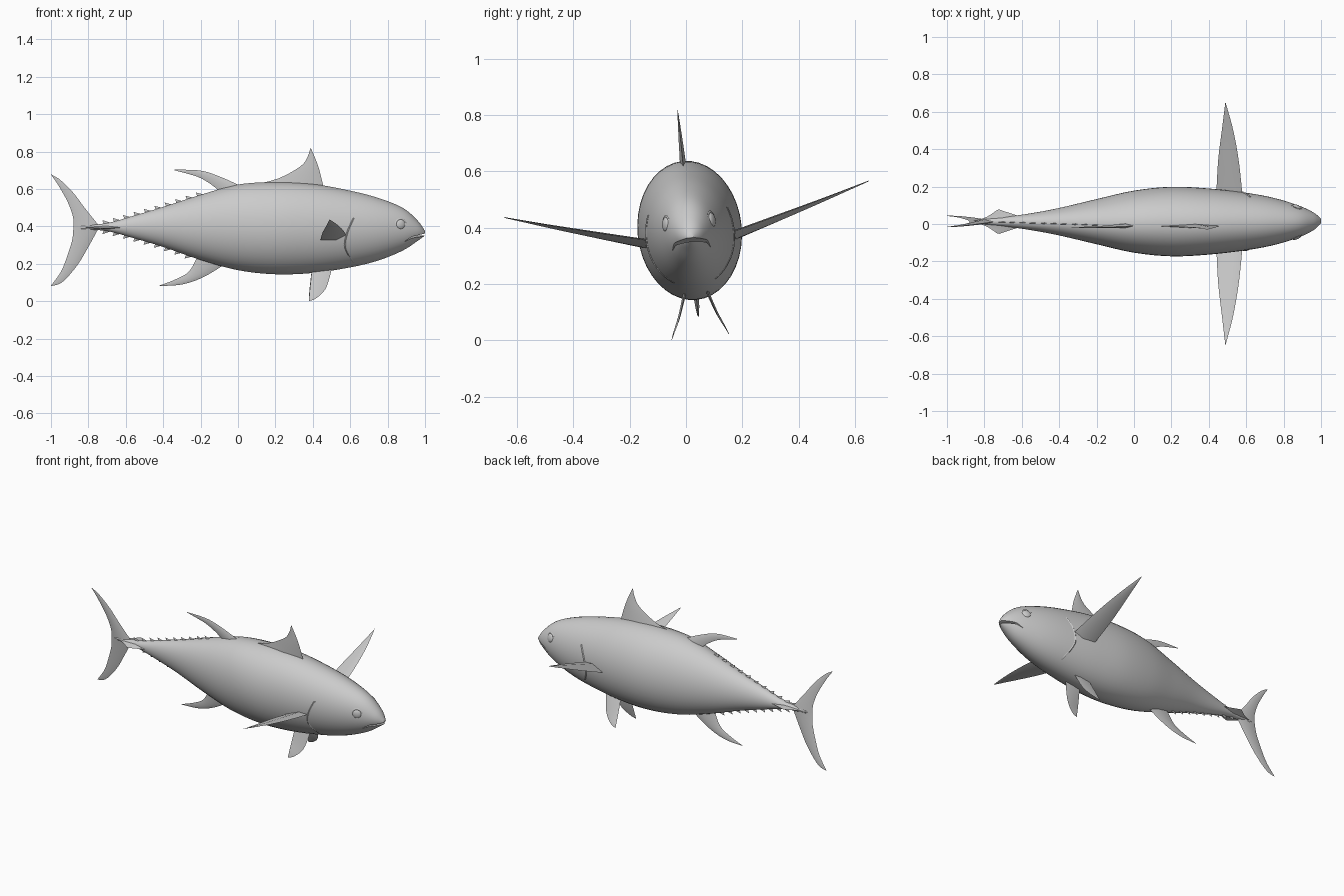
import bpy
import bmesh
import math
from mathutils import Matrix, Vector

if "Cube" in bpy.data.objects:
    bpy.data.objects.remove(bpy.data.objects["Cube"])

grey = bpy.data.materials.new("plain_grey")
grey.use_nodes = True
colour = (0.6, 0.6, 0.6, 1)
grey.diffuse_color = colour
grey.node_tree.nodes["Principled BSDF"].inputs["Base Color"].default_value = colour
parts = []


def smooth_path(points, count):
    """Sample a smooth path through points of any dimension."""
    last = len(points) - 1
    path = []
    for i in range(count + 1):
        t = i / count * last
        k = min(int(t), last - 1)
        f = t - k
        quad = [points[min(max(k + j, 0), last)] for j in (-1, 0, 1, 2)]
        path.append([b + f / 2 * (c - a + f * (2*a - 5*b + 4*c - d + f * (3*b - a - 3*c + d)))
                     for a, b, c, d in zip(*quad)])
    return path


def finish(obj, angle=40):
    obj.data.materials.append(grey)
    bpy.ops.object.select_all(action='DESELECT')
    obj.select_set(True)
    bpy.context.view_layer.objects.active = obj
    bpy.ops.object.shade_smooth_by_angle(angle=math.radians(angle))
    parts.append(obj)
    return obj


def loft(name, rings):
    """Skin a row of closed rings and cap both ends."""
    bm = bmesh.new()
    rows = [[bm.verts.new(p) for p in ring] for ring in rings]
    n = len(rows[0])
    for a, b in zip(rows, rows[1:]):
        for i in range(n):
            j = (i + 1) % n
            bm.faces.new((a[i], a[j], b[j], b[i]))
    bm.faces.new(rows[0])
    bm.faces.new(rows[-1])
    bmesh.ops.recalc_face_normals(bm, faces=bm.faces)
    mesh = bpy.data.meshes.new(name)
    bm.to_mesh(mesh)
    bm.free()
    obj = bpy.data.objects.new(name, mesh)
    bpy.context.collection.objects.link(obj)
    return obj


def fin(name, lead, trail, normal=(0, 1, 0), thick=0.012, steps=14):
    """Thin blade between a leading and a trailing edge, tapering to its tip."""
    normal = Vector(normal).normalized()
    rings = []
    for i, (a, b) in enumerate(zip(smooth_path(lead, steps), smooth_path(trail, steps))):
        a, b = Vector(a), Vector(b)
        side = normal * (thick * (1 - i / steps) + 0.0006)
        mid = a.lerp(b, 0.4)
        rings.append((a, mid + side, b, mid - side))
    return finish(loft(name, rings), 50)


def upright(points):
    return [(x, 0, z) for x, z in points]


# Body stations: x, top, bottom, half width
stations = smooth_path([
    (-0.84, 0.405, 0.385, 0.01), (-0.7, 0.418, 0.375, 0.024), (-0.55, 0.46, 0.335, 0.045),
    (-0.4, 0.505, 0.29, 0.073), (-0.2, 0.57, 0.22, 0.12), (0, 0.625, 0.165, 0.165),
    (0.2, 0.638, 0.143, 0.185), (0.4, 0.628, 0.15, 0.176), (0.6, 0.592, 0.18, 0.153),
    (0.75, 0.553, 0.217, 0.125), (0.88, 0.5, 0.27, 0.085), (0.96, 0.432, 0.322, 0.047),
    (1, 0.375, 0.352, 0.012)], 72)


def section(x):
    for a, b in zip(stations, stations[1:]):
        if x <= b[0]:
            f = (x - a[0]) / (b[0] - a[0])
            return [p + f * (q - p) for p, q in zip(a, b)][1:]
    return stations[-1][1:]


def skin_y(x, z):
    top, bottom, half = section(x)
    r = (2 * z - top - bottom) / (top - bottom)
    return half * math.sqrt(max(0, 1 - r * r))


SIDES = 40
rings = []
for x, top, bottom, half in stations:
    turn = [2 * math.pi * i / SIDES for i in range(SIDES)]
    rings.append([(x, half * math.cos(t), (top + bottom + (top - bottom) * math.sin(t)) / 2)
                  for t in turn])
body = loft("body", rings)

# Mouth slit, cut as a thin curved wedge
upper = [(0.89, 0.325), (0.93, 0.351), (1.03, 0.369)]
lower = [(0.886, 0.322), (0.93, 0.343), (1.03, 0.354)]
outline = upper + lower[::-1]
cutter = loft("mouth_cutter", [[(x, y, z) for x, z in outline] for y in (-0.2, 0.2)])
cutter.hide_render = True
cut = body.modifiers.new("mouth", 'BOOLEAN')
cut.operation = 'DIFFERENCE'
cut.solver = 'EXACT'
cut.object = cutter
bpy.context.view_layer.objects.active = body
bpy.ops.object.modifier_apply(modifier=cut.name)
bpy.data.objects.remove(cutter)
finish(body)

# Fins on the centre line
fin("first_dorsal_fin",
    upright([(0.46, 0.6), (0.43, 0.72), (0.39, 0.82)]),
    upright([(0.02, 0.615), (0.2, 0.652), (0.33, 0.72), (0.37, 0.77), (0.386, 0.818)]))
fin("second_dorsal_fin",
    upright([(0.03, 0.61), (-0.09, 0.665), (-0.2, 0.7), (-0.34, 0.705)]),
    upright([(-0.1, 0.59), (-0.15, 0.63), (-0.22, 0.668), (-0.34, 0.702)]))
fin("anal_fin",
    upright([(-0.08, 0.19), (-0.19, 0.125), (-0.3, 0.088), (-0.42, 0.08)]),
    upright([(-0.22, 0.23), (-0.265, 0.155), (-0.34, 0.113), (-0.42, 0.083)]))
fin("tail_upper_lobe",
    upright([(-0.74, 0.4), (-0.82, 0.5), (-0.88, 0.58), (-0.95, 0.65), (-1, 0.68)]),
    upright([(-0.88, 0.395), (-0.882, 0.45), (-0.91, 0.53), (-0.96, 0.62), (-0.998, 0.676)]))
fin("tail_lower_lobe",
    upright([(-0.74, 0.4), (-0.8, 0.29), (-0.86, 0.19), (-0.94, 0.1), (-1, 0.08)]),
    upright([(-0.88, 0.395), (-0.886, 0.33), (-0.91, 0.25), (-0.945, 0.16), (-0.998, 0.084)]))

# Rows of finlets above and below the tail stalk
for row, sign, start, count in (("upper", 1, -0.2, 10), ("lower", -1, -0.26, 9)):
    for i in range(count):
        x = start + (-0.7 - start) * i / (count - 1)
        edge = section(x)[0 if sign > 0 else 1]
        back = section(x - 0.02)[0 if sign > 0 else 1]
        fin(f"{row}_finlet_{i + 1}",
            upright([(x + 0.03, edge - sign * 0.002), (x - 0.025, back + sign * 0.019)]),
            upright([(x - 0.015, back - sign * 0.01), (x - 0.025, back + sign * 0.018)]),
            thick=0.004, steps=2)

# Paired parts on both flanks
for side, s in (("front", -1), ("back", 1)):
    def flank(points):
        return [(x, s * y, z) for x, y, z in points]

    fin(f"{side}_pectoral_fin",
        flank([(0.58, 0.14, 0.367), (0.56, 0.33, 0.415), (0.53, 0.5, 0.46), (0.49, 0.65, 0.503)]),
        flank([(0.44, 0.14, 0.335), (0.45, 0.33, 0.395), (0.47, 0.5, 0.45), (0.488, 0.65, 0.5)]),
        (0, -s * 0.3, 1), 0.016)
    fin(f"{side}_pelvic_fin",
        flank([(0.5, 0.04, 0.17), (0.47, 0.07, 0.075), (0.42, 0.095, 0.025), (0.38, 0.102, 0.009)]),
        flank([(0.395, 0.04, 0.17), (0.385, 0.075, 0.08), (0.379, 0.102, 0.011)]),
        (0, 1, s * 0.45), 0.005)
    fin(f"{side}_tail_keel",
        flank([(-0.58, 0.02, 0.397), (-0.66, 0.045, 0.397), (-0.72, 0.065, 0.397)]),
        flank([(-0.86, 0.004, 0.395), (-0.79, 0.025, 0.396), (-0.73, 0.064, 0.397)]),
        (0, 0, 1), 0.01)

    # Eye with a raised rim
    spot = Vector((0.87, s * (skin_y(0.87, 0.42) - 0.003), 0.42))
    facing = Vector((0.4, s, 0.12)).to_track_quat('Z', 'Y')
    place = Matrix.LocRotScale(spot, facing, Vector((1, 1, 0.4)))
    bpy.ops.mesh.primitive_uv_sphere_add(segments=20, ring_count=12, radius=0.026)
    eye = bpy.context.object
    bpy.ops.mesh.primitive_torus_add(major_radius=0.029, minor_radius=0.005,
                                     major_segments=24, minor_segments=8)
    rim = bpy.context.object
    for obj, name in ((eye, "eye"), (rim, "eye_rim")):
        obj.name = f"{side}_{name}"
        obj.data.transform(place)
        finish(obj, 60)

    # Gill cover edge, a fine ridge on the skin
    arc = smooth_path([(0.62, 0.46), (0.585, 0.38), (0.575, 0.3), (0.62, 0.21)], 16)
    ridge = []
    for x, z in arc:
        y = s * skin_y(x, z)
        ridge.append([(x + 0.006 * math.cos(a), y + 0.004 * math.sin(a), z)
                      for a in (0, math.pi / 2, math.pi, -math.pi / 2)])
    finish(loft(f"{side}_gill_edge", ridge), 60)

# The whole fish leans slightly about its long axis
lean = (Matrix.Translation((0, 0.013, 0.39)) @ Matrix.Rotation(0.1, 4, 'X')
        @ Matrix.Translation((0, 0, -0.39)))
for obj in parts:
    obj.data.transform(lean)
